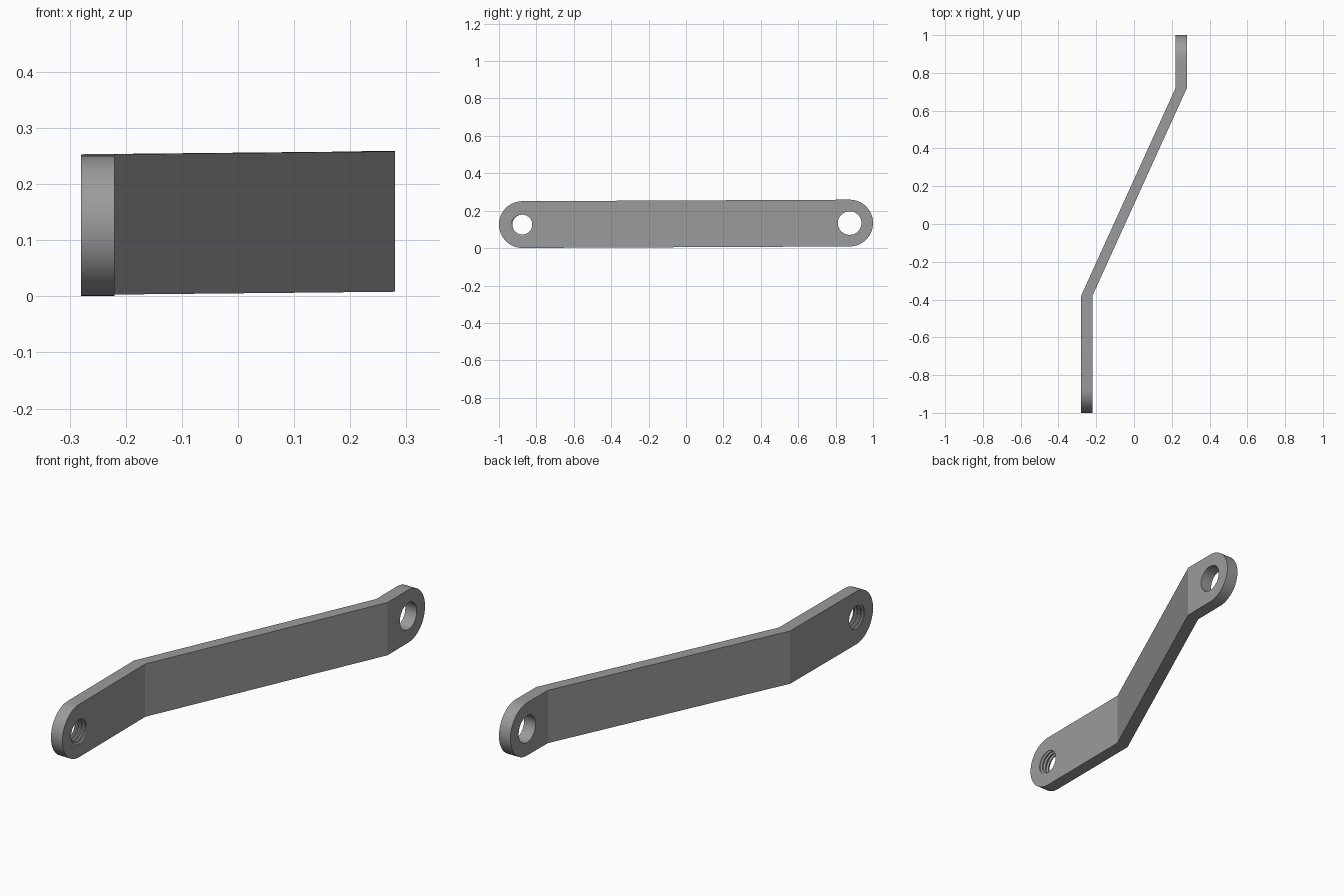
import bpy, bmesh, math
from mathutils import Matrix

if "Cube" in bpy.data.objects:
    bpy.data.objects.remove(bpy.data.objects["Cube"])

T = 0.03                     # half thickness of the bar
R = 0.125                    # half height, also the end radius
Y_END = 0.875                # hole centres at -Y_END and +Y_END
BEND_A, BEND_B = -0.38, 0.72  # y of the two bends
X_OFF = 0.25                 # sideways offset of each end

steel = bpy.data.materials.new("grey steel")
steel.diffuse_color = (0.33, 0.33, 0.33, 1)
steel.use_nodes = True
steel.node_tree.nodes["Principled BSDF"].inputs["Base Color"].default_value = steel.diffuse_color


def rise(y):
    # slight climb of the bar toward the back
    return 0.13 + 0.004 * max(-1, min(1, y / Y_END))


def offset(y):
    # sideways path of the bar
    t = max(0, min(1, (y - BEND_A) / (BEND_B - BEND_A)))
    return X_OFF * (2 * t - 1)


def finish(name, bm):
    bmesh.ops.recalc_face_normals(bm, faces=bm.faces[:])
    me = bpy.data.meshes.new(name)
    bm.to_mesh(me)
    bm.free()
    me.materials.append(steel)
    ob = bpy.data.objects.new(name, me)
    bpy.context.collection.objects.link(ob)
    return ob


# Bar: rounded strip, split at the bends, then shifted sideways
bm = bmesh.new()
N = 32
outline = []
for side in (1, -1):
    for i in range(N + 1):
        a = -math.pi / 2 + math.pi * i / N
        outline.append((side * (Y_END + R * math.cos(a)), side * R * math.sin(a)))
face = bm.faces.new([bm.verts.new((-T, y, z)) for y, z in outline])
ext = bmesh.ops.extrude_face_region(bm, geom=[face])
for v in ext["geom"]:
    if isinstance(v, bmesh.types.BMVert):
        v.co.x = T
for y in (BEND_A, BEND_B):
    bmesh.ops.bisect_plane(bm, geom=bm.verts[:] + bm.edges[:] + bm.faces[:],
                           plane_co=(0, y, 0), plane_no=(0, 1, 0))
for v in bm.verts:
    v.co.x += offset(v.co.y)
    v.co.z += rise(v.co.y)
bar = finish("bent_bar", bm)

# Plain hole cutter at the back end
bm = bmesh.new()
bmesh.ops.create_cone(bm, cap_ends=True, segments=64, radius1=0.063, radius2=0.063, depth=0.2,
                      matrix=Matrix.Translation((X_OFF, Y_END, rise(Y_END)))
                      @ Matrix.Rotation(math.pi / 2, 4, 'Y'))
plain_cutter = finish("plain_hole_cutter", bm)

# Threaded hole cutter at the front end: helical surface with fan caps
bm = bmesh.new()
SEG, ROWS, STEP = 48, 28, 0.0045
profile = (0.053, 0.062, 0.062, 0.053)
K = len(profile)
grid = {}


def vert(i, j):
    if i == SEG:
        i, j = 0, j + K
    if (i, j) not in grid:
        a = 2 * math.pi * i / SEG
        r = profile[j % K]
        grid[i, j] = bm.verts.new((-X_OFF - 0.061 + (j + K * i / SEG) * STEP,
                                   -Y_END + r * math.cos(a),
                                   rise(-Y_END) + r * math.sin(a)))
    return grid[i, j]


for i in range(SEG):
    for j in range(ROWS):
        bm.faces.new((vert(i, j), vert(i + 1, j), vert(i + 1, j + 1), vert(i, j + 1)))
rim = [e for e in bm.edges if e.is_boundary]
caps = [bm.verts.new((-X_OFF + s * 0.1, -Y_END, rise(-Y_END))) for s in (-1, 1)]
for e in rim:
    tip = caps[0] if e.verts[0].co.x < -X_OFF else caps[1]
    bm.faces.new((e.verts[0], e.verts[1], tip))
thread_cutter = finish("threaded_hole_cutter", bm)

# Cut both holes
bpy.context.view_layer.objects.active = bar
bar.select_set(True)
for cutter in (plain_cutter, thread_cutter):
    mod = bar.modifiers.new(cutter.name, 'BOOLEAN')
    mod.operation = 'DIFFERENCE'
    mod.solver = 'EXACT'
    mod.object = cutter
    bpy.ops.object.modifier_apply(modifier=mod.name)
    bpy.data.objects.remove(cutter)

bpy.ops.object.shade_smooth_by_angle(angle=math.radians(20))
